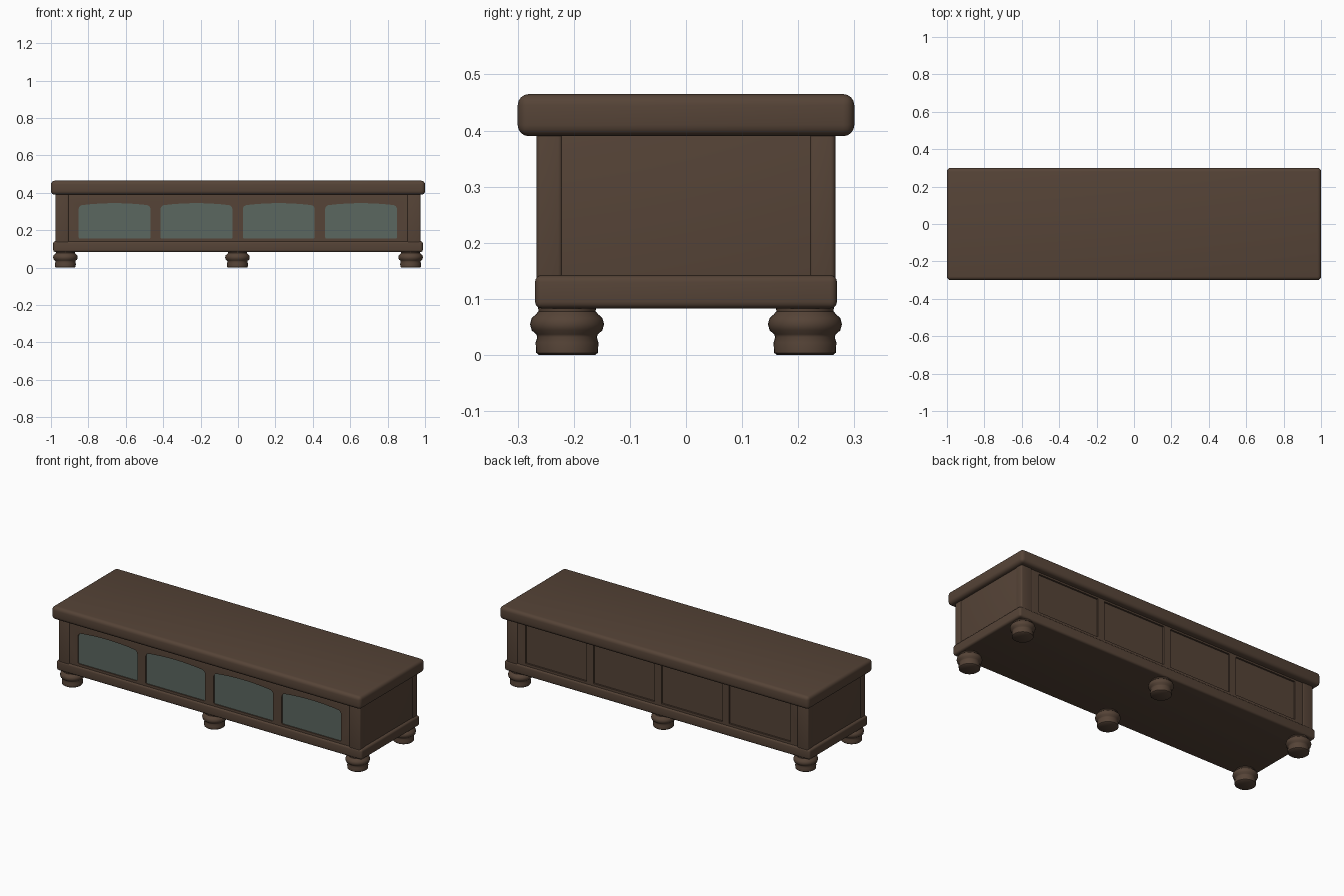
import bpy, bmesh, math
from mathutils import Vector

if "Cube" in bpy.data.objects:
    bpy.data.objects.remove(bpy.data.objects["Cube"])


def material(name, rgb):
    m = bpy.data.materials.new(name)
    m.diffuse_color = (*rgb, 1)
    m.use_nodes = True
    m.node_tree.nodes["Principled BSDF"].inputs["Base Color"].default_value = m.diffuse_color
    return m


WOOD = material("dark brown wood", (0.092, 0.057, 0.038))
GLASS = material("grey green glass", (0.105, 0.135, 0.115))


def finish(name, bm, mat):
    bmesh.ops.recalc_face_normals(bm, faces=bm.faces)
    me = bpy.data.meshes.new(name)
    bm.to_mesh(me)
    bm.free()
    ob = bpy.data.objects.new(name, me)
    bpy.context.collection.objects.link(ob)
    me.materials.append(mat)
    return ob


def smooth(ob):
    bpy.ops.object.select_all(action='DESELECT')
    bpy.context.view_layer.objects.active = ob
    ob.select_set(True)
    bpy.ops.object.shade_smooth_by_angle(angle=math.radians(40))


def box(name, x, y, z, bevel, mat=WOOD):
    bm = bmesh.new()
    bmesh.ops.create_cube(bm, size=1)
    for v in bm.verts:
        for i, (a, b) in enumerate((x, y, z)):
            v.co[i] = a if v.co[i] < 0 else b
    if bevel:
        bmesh.ops.bevel(bm, geom=bm.edges[:], offset=bevel, segments=4,
                        profile=0.5, affect='EDGES')
    ob = finish(name, bm, mat)
    smooth(ob)
    return ob


def add_prism(bm, outline, y0, y1):
    """Extrude an x-z outline from y0 to y1."""
    f = bm.faces.new([bm.verts.new((x, y0, z)) for x, z in outline])
    new = bmesh.ops.extrude_face_region(bm, geom=[f])["geom"]
    bmesh.ops.translate(bm, vec=Vector((0, y1 - y0, 0)),
                        verts=[g for g in new if isinstance(g, bmesh.types.BMVert)])


def window_outline(cx, w=0.192):
    """Rectangle with rounded corners and a slightly arched head."""
    pts = []
    r = 0.022
    for sx, sz, a0 in ((1, 1, 0), (-1, 1, 90), (-1, -1, 180), (1, -1, 270)):
        q = r if sz > 0 else 0.008
        zc = 0.335 - q if sz > 0 else 0.155 + q
        for k in range(5):
            a = math.radians(a0 + k * 22.5)
            pts.append((cx + sx * (w - q) + q * math.cos(a), zc + q * math.sin(a)))
        if sx > 0 and sz > 0:  # arched head
            for k in range(1, 8):
                t = 1 - k / 4
                pts.append((cx + (w - q) * t, 0.335 + 0.010 * (1 - t * t)))
    return pts


CENTRES = (-0.66, -0.222, 0.218, 0.658)

# carcass with window openings in front and shallow panels behind
carcass = box("carcass", (-0.973, 0.973), (-0.262, 0.262), (0.09, 0.41), 0.006)
bm = bmesh.new()
for c in CENTRES:
    add_prism(bm, window_outline(c), -0.3, -0.249)
    l, r = c - 0.198, c + 0.198
    add_prism(bm, [(l, 0.155), (r, 0.155), (r, 0.38), (l, 0.38)], 0.252, 0.3)
cutter = finish("panel_cutter", bm, WOOD)
cutter.hide_render = True
mod = carcass.modifiers.new("openings", 'BOOLEAN')
mod.operation, mod.solver, mod.object = 'DIFFERENCE', 'EXACT', cutter
bpy.context.view_layer.objects.active = carcass
bpy.ops.object.modifier_apply(modifier=mod.name)
bpy.data.objects.remove(cutter)

# glass panes
for i, c in enumerate(CENTRES):
    bm = bmesh.new()
    add_prism(bm, window_outline(c), -0.256, -0.248)
    finish(f"glass_pane_{i + 1}", bm, GLASS)

# base moulding and top board
box("base_moulding", (-0.988, 0.988), (-0.269, 0.269), (0.083, 0.142), 0.012)
box("top_board", (-1, 1), (-0.3, 0.3), (0.39, 0.465), 0.02)

# corner posts, slightly proud of front and back
for sx in (-1, 1):
    for sy in (-1, 1):
        xs = sorted((sx * 0.905, sx * 0.976))
        ys = sorted((sy * 0.22, sy * 0.266))
        box("corner_post", xs, ys, (0.12, 0.4), 0.008)

# turned feet: lathe profile (radius, height)
PROFILE = [(0, 0), (0.05, 0), (0.055, 0.004), (0.056, 0.022), (0.053, 0.032),
           (0.055, 0.037), (0.063, 0.044), (0.066, 0.055), (0.063, 0.066),
           (0.055, 0.073), (0.051, 0.078), (0.052, 0.09), (0, 0.09)]
for x in (-0.923, -0.003, 0.923):
    for y in (-0.212, 0.212):
        bm = bmesh.new()
        vs = [bm.verts.new((r, 0, z)) for r, z in PROFILE]
        es = [bm.edges.new(p) for p in zip(vs, vs[1:])]
        bmesh.ops.spin(bm, geom=vs + es, cent=(0, 0, 0), axis=(0, 0, 1),
                       angle=2 * math.pi, steps=32)
        bmesh.ops.remove_doubles(bm, verts=bm.verts, dist=0.0001)
        foot = finish("turned_foot", bm, WOOD)
        foot.location = (x, y, 0)
        smooth(foot)
